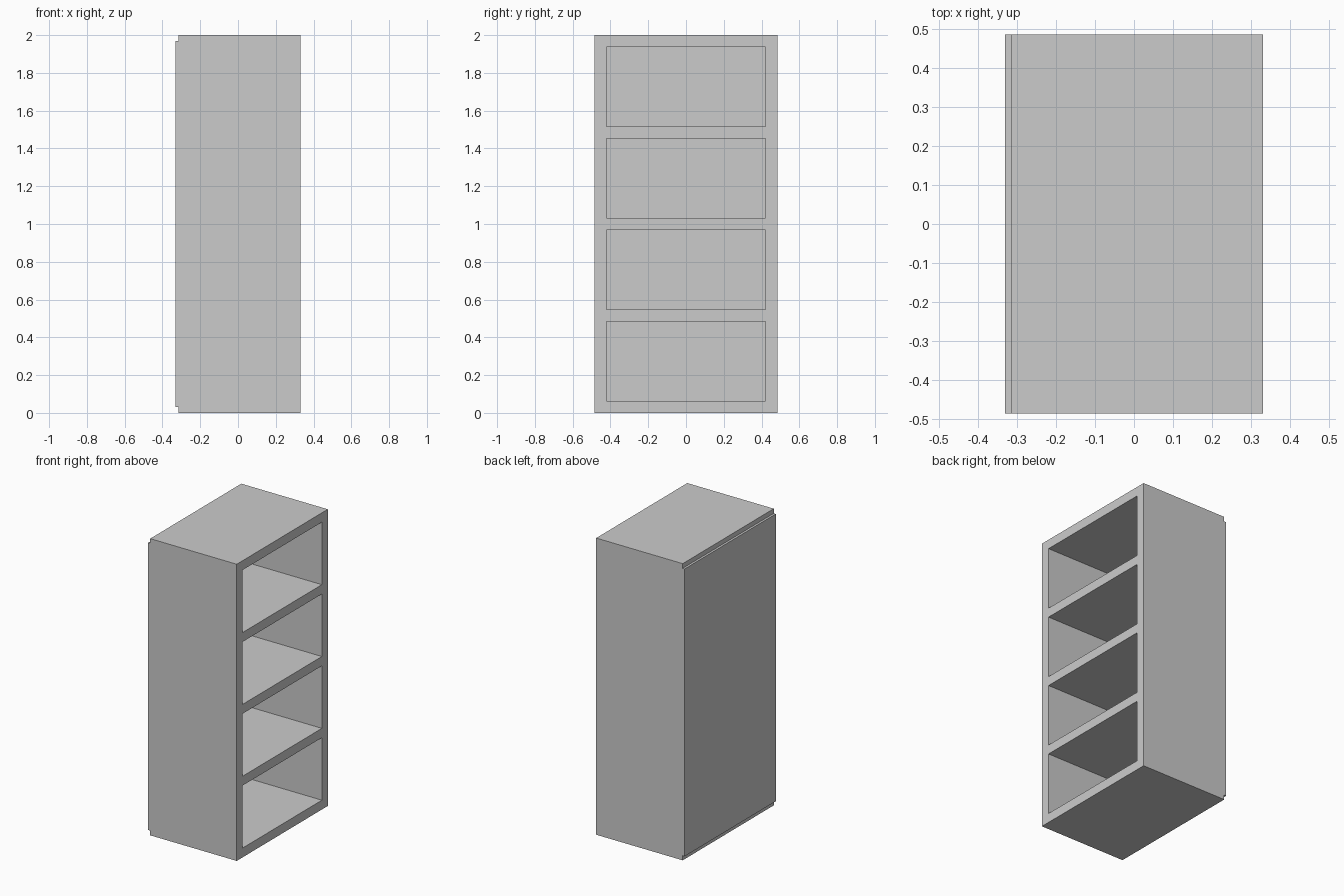
import bpy, bmesh

if "Cube" in bpy.data.objects:
    bpy.data.objects.remove(bpy.data.objects["Cube"])

X, Y, H = 0.33, 0.485, 2.0       # half depth, half width, height
T = 0.063                        # board thickness
PANEL = 0.015                    # back panel thickness
SHELVES = 4
OPEN = (H - (SHELVES + 1) * T) / SHELVES
BACK = -X + PANEL


def make_object(name, bm):
    bmesh.ops.recalc_face_normals(bm, faces=bm.faces)
    mesh = bpy.data.meshes.new(name)
    bm.to_mesh(mesh)
    bm.free()
    obj = bpy.data.objects.new(name, mesh)
    bpy.context.collection.objects.link(obj)
    return obj


# Cabinet body: side profile with the raised back panel, extruded across the width
bm = bmesh.new()
profile = [(BACK, 0), (X, 0), (X, H), (BACK, H),
           (BACK, H - T / 2), (-X, H - T / 2), (-X, T / 2), (BACK, T / 2)]
face = bm.faces.new([bm.verts.new((x, -Y, z)) for x, z in profile])
side = bmesh.ops.extrude_face_region(bm, geom=[face])
bmesh.ops.translate(bm, vec=(0, 2 * Y, 0),
                    verts=[v for v in side["geom"] if isinstance(v, bmesh.types.BMVert)])
bookcase = make_object("bookcase_body", bm)

# Shelf openings: one block per compartment, running out past the open side
bm = bmesh.new()
for i in range(SHELVES):
    block = bmesh.ops.create_cube(bm, size=1)["verts"]
    bmesh.ops.scale(bm, vec=(X + 0.1 - BACK, 2 * (Y - T), OPEN), verts=block)
    bmesh.ops.translate(bm, vec=((X + 0.1 + BACK) / 2, 0, T + OPEN / 2 + i * (OPEN + T)),
                        verts=block)
cutter = make_object("shelf_opening_cutter", bm)
cutter.hide_render = True

# Carve the compartments
cut = bookcase.modifiers.new("shelf_openings", "BOOLEAN")
cut.operation = "DIFFERENCE"
cut.solver = "EXACT"
cut.object = cutter
bpy.context.view_layer.objects.active = bookcase
bpy.ops.object.modifier_apply(modifier=cut.name)
bpy.data.objects.remove(cutter)
